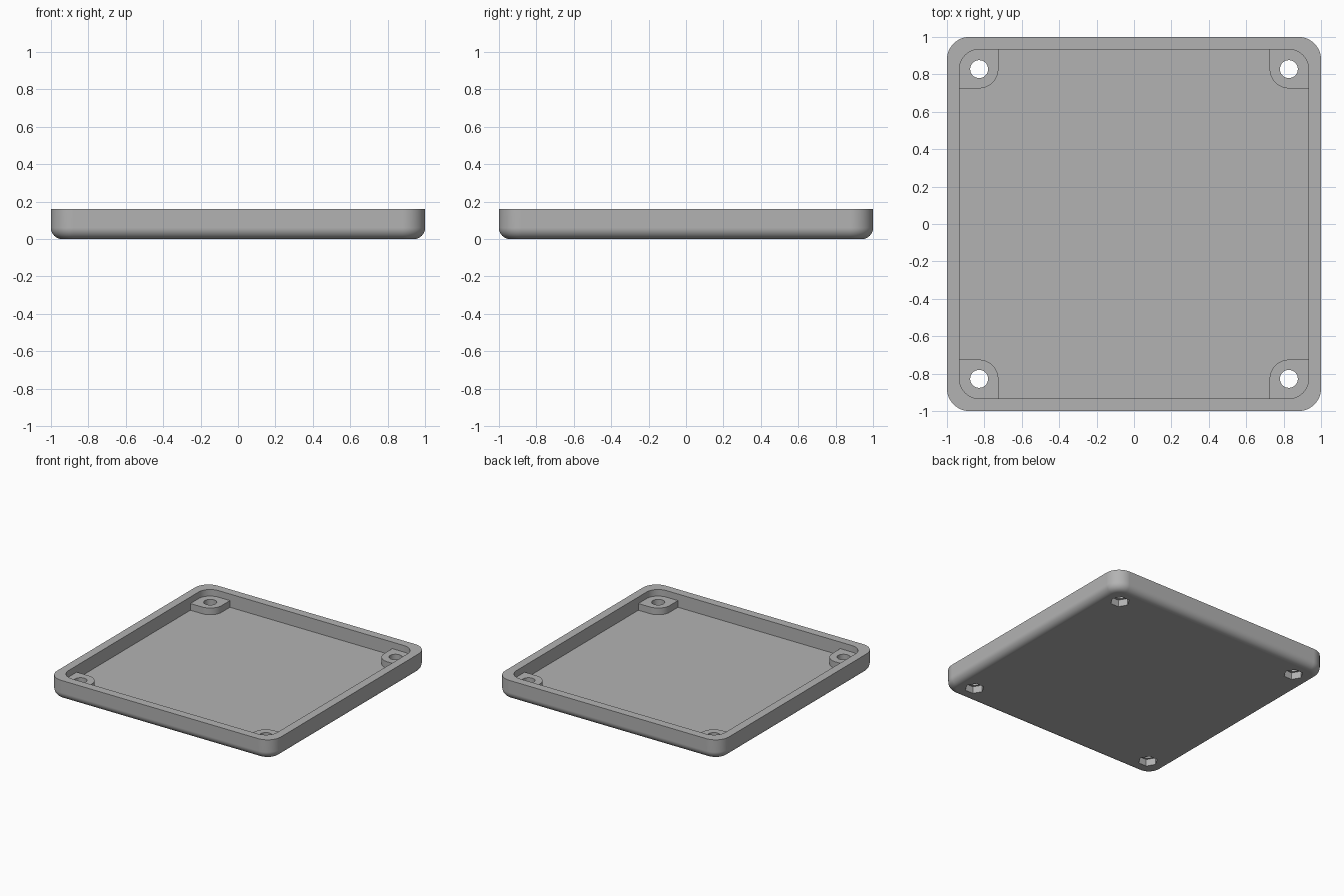
import bpy, bmesh, math

cube = bpy.data.objects.get("Cube")
if cube:
    bpy.data.objects.remove(cube, do_unlink=True)

HEIGHT, FLOOR, BOSS_TOP = 0.16, 0.053, 0.107
HOLE_POS = 0.828

grey = bpy.data.materials.new("light grey plastic")
grey.use_nodes = True
colour = (0.45, 0.45, 0.45, 1)
grey.diffuse_color = colour
grey.node_tree.nodes["Principled BSDF"].inputs["Base Color"].default_value = colour


def rounded_square(half, radius, steps=12):
    """Counter-clockwise outline of a square with rounded corners."""
    c = half - radius
    points = []
    for q, (sx, sy) in enumerate([(1, 1), (-1, 1), (-1, -1), (1, -1)]):
        for i in range(steps + 1):
            a = math.pi / 2 * (q + i / steps)
            points.append((sx * c + radius * math.cos(a), sy * c + radius * math.sin(a)))
    return points


def loft(name, layers):
    """Closed solid through a stack of (outline, z) layers."""
    bm = bmesh.new()
    rings = [[bm.verts.new((x, y, z)) for x, y in outline] for outline, z in layers]
    for low, high in zip(rings, rings[1:]):
        n = len(low)
        for i in range(n):
            j = (i + 1) % n
            bm.faces.new((low[i], low[j], high[j], high[i]))
    bm.faces.new(rings[0][::-1])
    bm.faces.new(rings[-1])
    bmesh.ops.recalc_face_normals(bm, faces=bm.faces[:])
    mesh = bpy.data.meshes.new(name)
    bm.to_mesh(mesh)
    bm.free()
    obj = bpy.data.objects.new(name, mesh)
    bpy.context.collection.objects.link(obj)
    mesh.materials.append(grey)
    return obj


def combine(target, tool, operation):
    """Apply a boolean and discard the tool."""
    mod = target.modifiers.new("boolean", "BOOLEAN")
    mod.operation, mod.solver, mod.object = operation, "EXACT", tool
    bpy.context.view_layer.objects.active = target
    bpy.ops.object.modifier_apply(modifier=mod.name)
    bpy.data.objects.remove(tool, do_unlink=True)


def circle(cx, cy, radius, sides):
    return [(cx + radius * math.cos(2 * math.pi * i / sides),
             cy + radius * math.sin(2 * math.pi * i / sides)) for i in range(sides)]


# Tray shell: filleted bottom edge, upright sides, rim and cavity
fillet, corner = 0.06, 0.12
layers = []
for i in range(9):
    a = math.pi / 2 * i / 8
    inset = fillet * (1 - math.sin(a))
    layers.append((rounded_square(1 - inset, corner - inset), fillet * (1 - math.cos(a))))
layers += [(rounded_square(1, corner), HEIGHT),
           (rounded_square(0.933, 0.104), HEIGHT),
           (rounded_square(0.933, 0.104), FLOOR)]
tray = loft("tray", layers)

# Corner bosses, each with a screw hole and a hexagonal nut pocket below
inner, outer, r = 0.725, 0.945, 0.104
boss_outline = [(outer, inner), (outer, outer), (inner, outer)]
for i in range(13):
    a = math.pi + math.pi / 2 * i / 12
    boss_outline.append((inner + r + r * math.cos(a), inner + r + r * math.sin(a)))

for sx in (-1, 1):
    for sy in (-1, 1):
        outline = [(sx * x, sy * y) for x, y in boss_outline]
        combine(tray, loft("boss", [(outline, FLOOR - 0.02), (outline, BOSS_TOP)]), "UNION")
        for radius, sides, top in ((0.048, 32, HEIGHT), (0.072, 6, 0.055)):
            hole = circle(sx * HOLE_POS, sy * HOLE_POS, radius, sides)
            combine(tray, loft("hole", [(hole, -0.1), (hole, top)]), "DIFFERENCE")

# Smooth rounded surfaces, crisp edges
bpy.ops.object.select_all(action="DESELECT")
tray.select_set(True)
bpy.context.view_layer.objects.active = tray
bpy.ops.object.shade_smooth_by_angle(angle=math.radians(30))
normals = tray.modifiers.new("even normals", "WEIGHTED_NORMAL")
normals.keep_sharp = True
